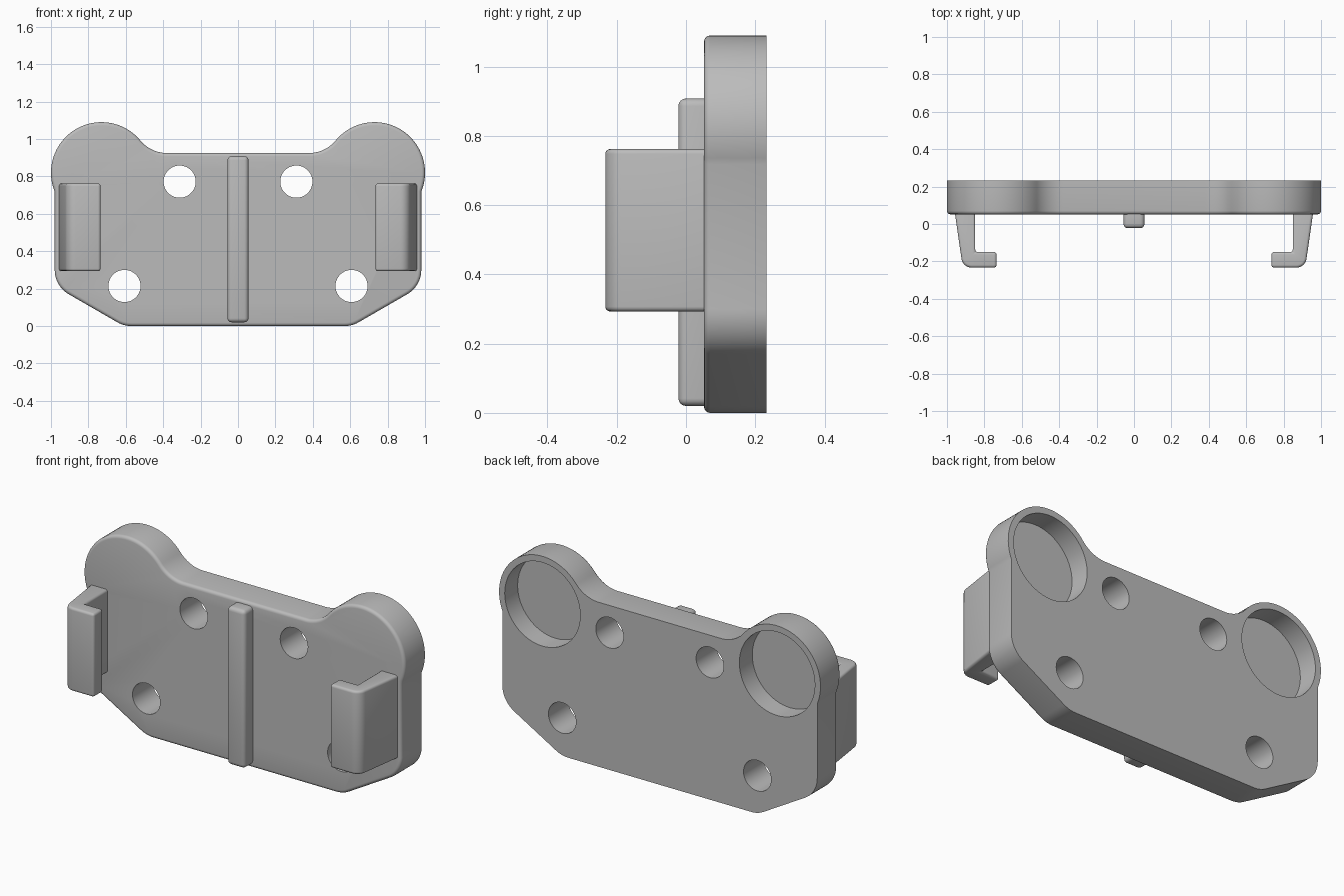
import bpy
import bmesh
from math import cos, sin, radians, pi
from mathutils import Matrix

if "Cube" in bpy.data.objects:
    bpy.data.objects.remove(bpy.data.objects["Cube"], do_unlink=True)

GREY = (0.5, 0.5, 0.5, 1.0)
mat = bpy.data.materials.new("plain grey")
mat.use_nodes = True
mat.diffuse_color = GREY
mat.node_tree.nodes["Principled BSDF"].inputs["Base Color"].default_value = GREY

FRONT, BACK = 0.052, 0.233      # plate faces along y
POCKET_FLOOR = 0.118
LOBE = (0.73, 0.82)


def arc(cx, cy, r, start, end, steps):
    angles = [radians(start + (end - start) * i / steps) for i in range(steps + 1)]
    return [(cx + r * cos(a), cy + r * sin(a)) for a in angles]


def make_object(name, bm):
    bmesh.ops.recalc_face_normals(bm, faces=bm.faces)
    mesh = bpy.data.meshes.new(name)
    bm.to_mesh(mesh)
    bm.free()
    mesh.materials.append(mat)
    obj = bpy.data.objects.new(name, mesh)
    bpy.context.collection.objects.link(obj)
    return obj


def prism(points, place, lo, hi):
    """Extrude a 2D profile; place(u, v, w) gives the 3D position."""
    bm = bmesh.new()
    base = bm.faces.new([bm.verts.new(place(u, v, lo)) for u, v in points])
    ext = bmesh.ops.extrude_face_region(bm, geom=[base], use_keep_orig=True)
    shift = [v for v in ext["geom"] if isinstance(v, bmesh.types.BMVert)]
    move = Matrix.Translation(tuple(b - a for a, b in zip(place(0, 0, lo), place(0, 0, hi))))
    bmesh.ops.transform(bm, matrix=move, verts=shift)
    return bm, base


def along_y(u, v, w):
    return (u, w, v)


def along_z(u, v, w):
    return (u, v, w)


def apply_modifier(obj, mod):
    bpy.context.view_layer.objects.active = obj
    bpy.ops.object.modifier_apply(modifier=mod.name)


def round_edges(obj, width):
    mod = obj.modifiers.new("rounding", "BEVEL")
    mod.width = width
    mod.segments = 4
    mod.limit_method = "ANGLE"
    mod.angle_limit = radians(40)
    apply_modifier(obj, mod)


def smooth(obj):
    bpy.ops.object.select_all(action="DESELECT")
    obj.select_set(True)
    bpy.context.view_layer.objects.active = obj
    bpy.ops.object.shade_smooth_by_angle(angle=radians(32))


def drill(obj, x, z, r, y0, y1, steps):
    bm, _ = prism(arc(x, z, r, 0, 360, steps)[:-1], along_y, y0, y1)
    cutter = make_object("hole_cutter", bm)
    cutter.hide_render = True
    mod = obj.modifiers.new("hole", "BOOLEAN")
    mod.operation = "DIFFERENCE"
    mod.solver = "EXACT"
    mod.object = cutter
    apply_modifier(obj, mod)
    bpy.data.objects.remove(cutter, do_unlink=True)


# Plate: half outline from the bottom up, then mirrored
half = (arc(0.57, 0.15, 0.15, -90, -60, 6)
        + arc(0.83, 0.30, 0.15, -60, 0, 12)
        + arc(*LOBE, 0.27, -22.2, 140.5, 40)
        + arc(0.38, 1.109, 0.184, -39.5, -90, 14)[1:])
outline = half + [(-x, z) for x, z in reversed(half)]
bm, front_face = prism(outline, along_y, FRONT, BACK)
bmesh.ops.bevel(bm, geom=list(front_face.edges), offset=0.018, segments=4,
                profile=0.5, affect="EDGES", clamp_overlap=False)
plate = make_object("plate", bm)

# Screw holes and round pockets in the back
for side in (-1, 1):
    for x, z in ((0.312, 0.772), (0.607, 0.214)):
        drill(plate, side * x, z, 0.086, -0.1, 0.4, 40)
    drill(plate, side * LOBE[0], LOBE[1], 0.235, POCKET_FLOOR, 0.4, 64)
smooth(plate)

# Centre rib
bm, _ = prism([(-0.056, 0.02), (0.056, 0.02), (0.056, 0.908), (-0.056, 0.908)],
              along_y, -0.022, FRONT + 0.04)
rib = make_object("centre_rib", bm)
round_edges(rib, 0.022)
smooth(rib)

# Side hooks: tapered arm with an inward lip
hook = ([(0.849, 0.09), (0.849, -0.15), (0.735, -0.15), (0.735, -0.233)]
        + arc(0.868, -0.178, 0.055, -90, -8, 8)
        + [(0.962, 0.09)])
for side, name in ((1, "left_hook"), (-1, "right_hook")):
    bm, _ = prism([(side * x, y) for x, y in hook], along_z, 0.293, 0.762)
    obj = make_object(name, bm)
    round_edges(obj, 0.014)
    smooth(obj)
